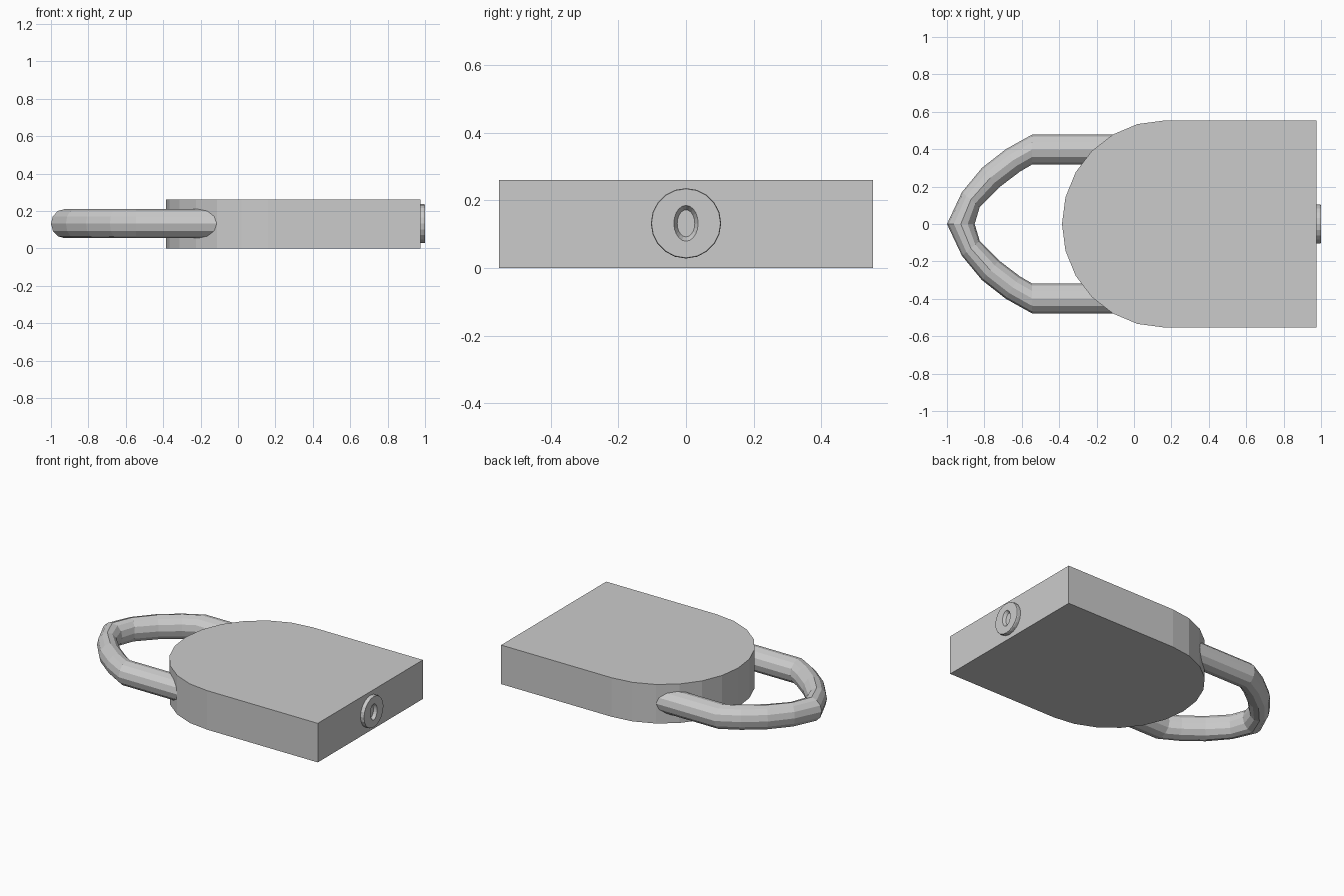
import bpy, bmesh
from math import sin, cos, pi

if "Cube" in bpy.data.objects:
    bpy.data.objects.remove(bpy.data.objects["Cube"])

ZC = 0.132  # height of the lock's mid plane


def finish(name, bm):
    bmesh.ops.recalc_face_normals(bm, faces=bm.faces)
    me = bpy.data.meshes.new(name)
    bm.to_mesh(me)
    bm.free()
    ob = bpy.data.objects.new(name, me)
    bpy.context.collection.objects.link(ob)
    return ob


def loft(name, rings):
    """Skin a list of closed rings and cap both ends."""
    bm = bmesh.new()
    rows = [[bm.verts.new(p) for p in ring] for ring in rings]
    n = len(rows[0])
    for a, b in zip(rows, rows[1:]):
        for i in range(n):
            j = (i + 1) % n
            bm.faces.new((a[i], a[j], b[j], b[i]))
    bm.faces.new(rows[0])
    bm.faces.new(rows[-1])
    return finish(name, bm)


def x_ring(x, ry, rz, n=20):
    return [(x, ry * cos(2 * pi * i / n), ZC + rz * sin(2 * pi * i / n))
            for i in range(n)]


# Lock body: square at the keyhole end, half round at the shackle end
outline = [(0.975, -0.553), (0.975, 0.553)]
for i in range(13):
    a = pi / 2 + pi * i / 12
    outline.append((0.16 + 0.545 * cos(a), 0.553 * sin(a)))
loft("lock_body", [[(x, y, z) for x, y in outline] for z in (0, 0.26)])

# Shackle: outer and inner edge of one half, mirrored across y
half = [((0.0, 0.478), (0.0, 0.318)),
        ((-0.545, 0.478), (-0.545, 0.318)),
        ((-0.685, 0.40), (-0.61, 0.28)),
        ((-0.813, 0.30), (-0.722, 0.195)),
        ((-0.92, 0.17), (-0.825, 0.09)),
        ((-1.0, 0.0), (-0.852, 0.0))]
stations = half + [tuple((x, -y) for x, y in s) for s in reversed(half[:-1])]
rings = []
for (ox, oy), (ix, iy) in stations:
    ring = []
    for k in range(12):
        t = 2 * pi * k / 12
        f = (1 + cos(t)) / 2
        ring.append((ix + (ox - ix) * f, iy + (oy - iy) * f,
                     ZC + 0.078 * sin(t)))
    rings.append(ring)
loft("shackle", rings)

# Keyhole plate: disc with a recessed oval slot
loft("keyhole_plate", [x_ring(0.965, 0.104, 0.104), x_ring(0.993, 0.104, 0.104),
                       x_ring(1.0, 0.102, 0.102), x_ring(1.0, 0.036, 0.053),
                       x_ring(0.98, 0.026, 0.040)])
